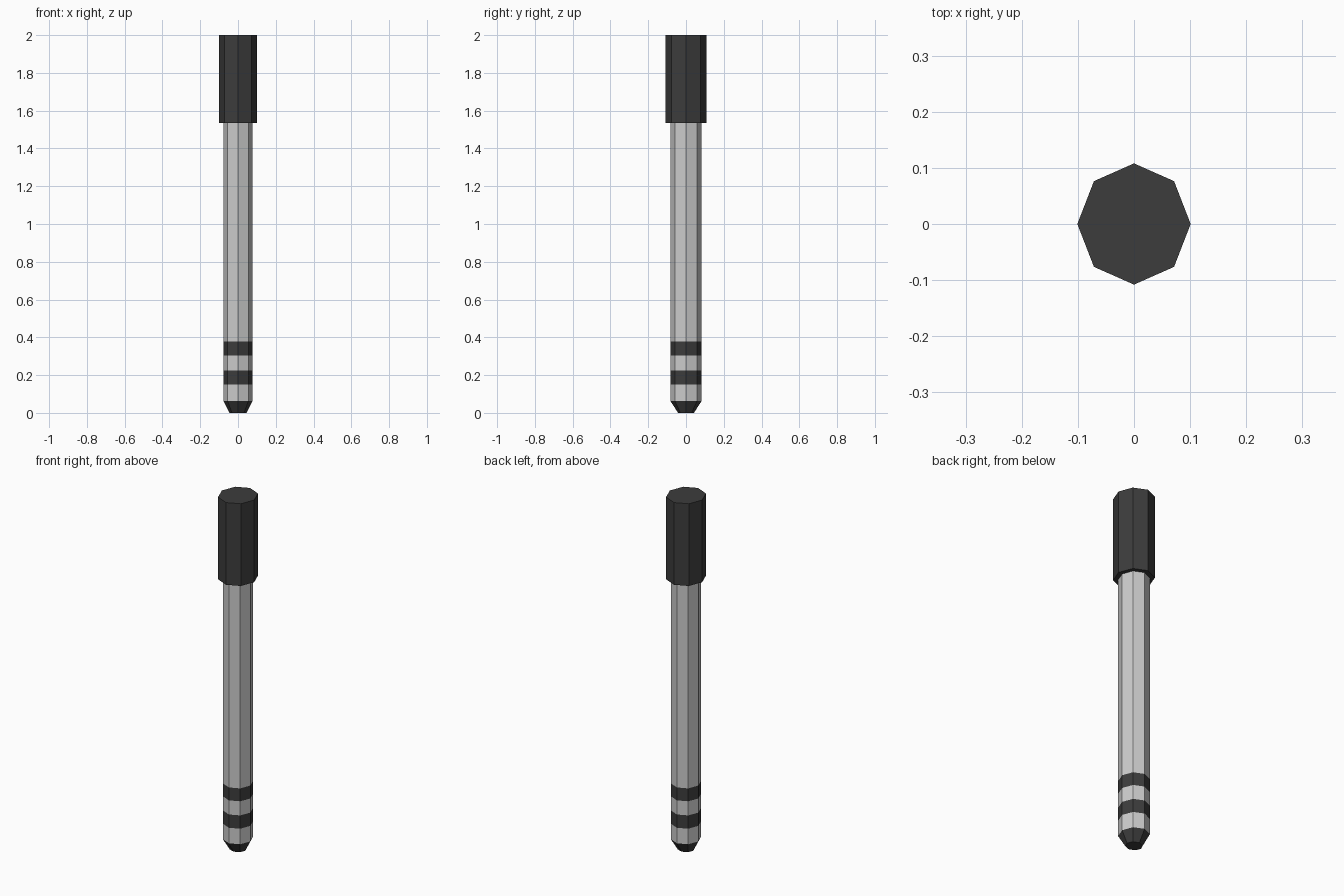
import bpy, bmesh
from math import cos, sin, pi

if "Cube" in bpy.data.objects:
    bpy.data.objects.remove(bpy.data.objects["Cube"])

SIDES = 8
dark = bpy.data.materials.new("dark_grey")
dark.diffuse_color = (0.045, 0.045, 0.045, 1)
dark.use_nodes = True
dark.node_tree.nodes["Principled BSDF"].inputs["Base Color"].default_value = dark.diffuse_color


def lathe(name, profile, mat=None, close_bottom=False, close_top=False):
    """Flat-faced octagonal tube from (x radius, y radius, z) rings, bottom to top."""
    bm = bmesh.new()
    rings = [[bm.verts.new((rx * cos(2 * pi * i / SIDES), ry * sin(2 * pi * i / SIDES), z))
              for i in range(SIDES)] for rx, ry, z in profile]
    for low, high in zip(rings, rings[1:]):
        for i in range(SIDES):
            j = (i + 1) % SIDES
            bm.faces.new((low[i], low[j], high[j], high[i]))
    if close_bottom:
        bm.faces.new(rings[0][::-1])
    if close_top:
        bm.faces.new(rings[-1])
    me = bpy.data.meshes.new(name)
    bm.to_mesh(me)
    bm.free()
    if mat:
        me.materials.append(mat)
    ob = bpy.data.objects.new(name, me)
    bpy.context.collection.objects.link(ob)
    return ob


RX, RY = 0.077, 0.082      # shaft
CX, CY = 0.101, 0.108      # grip
GRIP_Z = 1.535

# Tapered dark tip
lathe("tip", [(0.045, 0.042, 0), (RX, RY, 0.062)], dark, close_bottom=True)

# Shaft with two flush dark bands
levels = [0.062, 0.15, 0.225, 0.305, 0.378, GRIP_Z]
names = ["shaft_end", "lower_band", "shaft_gap", "upper_band", "shaft"]
for name, z0, z1 in zip(names, levels, levels[1:]):
    lathe(name, [(RX, RY, z0), (RX, RY, z1)], dark if "band" in name else None)

# Wider grip, with its underside meeting the shaft
lathe("grip", [(RX, RY, GRIP_Z), (CX, CY, GRIP_Z), (CX, CY, 2.0)], dark, close_top=True)
